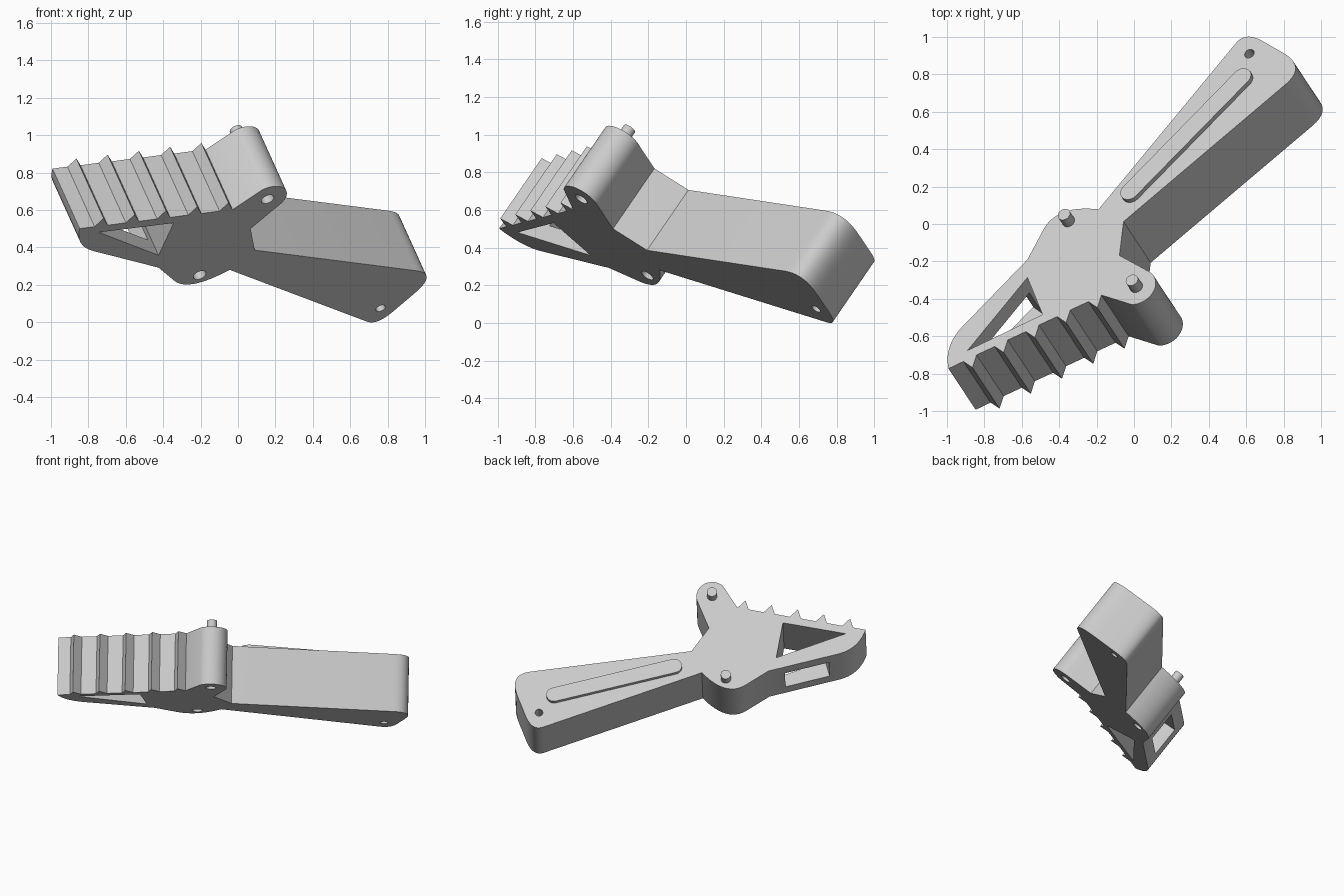
import bpy, bmesh, math
from mathutils import Vector, Matrix

if "Cube" in bpy.data.objects:
    bpy.data.objects.remove(bpy.data.objects["Cube"])

# Tilted frame of the plate: N is the plate normal, LEVEL the height of its upper face
N = Vector((-0.35, 0.53, 0.772)).normalized()
U = (Vector((1, 0, 0)) - N * N.x).normalized()
V = N.cross(U)
TILT = Matrix((U, V, N)).transposed().to_4x4()
LEVEL, THICK = 0.572, 0.415

grey = bpy.data.materials.new("light grey")
grey.use_nodes = True
GREY = (0.6, 0.6, 0.6, 1)
grey.diffuse_color = GREY
grey.node_tree.nodes["Principled BSDF"].inputs["Base Color"].default_value = GREY


def local(x, y):
    """Plan position on the upper face -> coordinates in the plate."""
    p = Vector((x, y, (LEVEL - N.x * x - N.y * y) / N.z))
    return Vector((p.dot(U), p.dot(V)))


def bezier(a, c, b, steps=10):
    a, c, b = local(*a), local(*c), local(*b)
    ts = [i / steps for i in range(steps + 1)]
    return [a * (1 - t) ** 2 + c * 2 * t * (1 - t) + b * t * t for t in ts]


def arc(centre, r, start, sweep, steps=32):
    angles = [start + sweep * i / steps for i in range(steps + 1)]
    return [centre + Vector((math.cos(a), math.sin(a))) * r for a in angles]


def prism(name, points, low, high):
    """Extrude an outline along the plate normal; heights relative to the upper face."""
    bm = bmesh.new()
    face = bm.faces.new([bm.verts.new((p.x, p.y, LEVEL + low)) for p in points])
    new = bmesh.ops.extrude_face_region(bm, geom=[face])["geom"]
    bmesh.ops.translate(bm, vec=(0, 0, high - low),
                        verts=[g for g in new if isinstance(g, bmesh.types.BMVert)])
    bmesh.ops.recalc_face_normals(bm, faces=bm.faces)
    bm.transform(TILT)
    mesh = bpy.data.meshes.new(name)
    bm.to_mesh(mesh)
    bm.free()
    mesh.materials.append(grey)
    ob = bpy.data.objects.new(name, mesh)
    bpy.context.collection.objects.link(ob)
    return ob


def disc(name, centre, r, low, high):
    return prism(name, arc(centre, r, 0, math.tau)[:-1], low, high)


def activate(ob):
    bpy.ops.object.select_all(action="DESELECT")
    ob.select_set(True)
    bpy.context.view_layer.objects.active = ob


def smooth(ob):
    activate(ob)
    bpy.ops.object.shade_smooth_by_angle(angle=math.radians(25))


# Outline: arm with its rounded end
outline = bezier((0.543, 0.965), (0.594, 1.029), (0.682, 0.981))
outline += bezier((0.794, 0.917), (0.925, 0.844), (0.81, 0.746))
outline += [local(-0.056, 0.013), local(-0.078, -0.168)]

# Outline: round front lobe
lobe = local(0.013, -0.337)
a, b = local(0.0775, -0.249) - lobe, local(-0.013, -0.43) - lobe
start, end = math.atan2(a.y, a.x), math.atan2(b.y, b.x)
outline += arc(lobe, 0.11, start, -((start - end) % math.tau), 20)

# Outline: row of teeth
for i in reversed(range(5)):
    for x, y in ((-0.842, -0.70), (-0.864, -0.767), (-0.912, -0.735)):
        outline.append(local(x + 0.167 * i, y + 0.08 * i))

# Outline: rounded jaw end, back wall and back hump
outline += bezier((-0.992, -0.773), (-1.016, -0.655), (-0.922, -0.553))
outline.append(local(-0.57, -0.19))
outline += bezier((-0.484, -0.029), (-0.409, 0.104), (-0.19, 0.078), 16)
body = prism("lever_body", outline, -THICK, 0)

# Openings: triangle, side window, arm hole and two sockets under the pins
hump = local(-0.35, 0.014)
pins = {"front_pin": lobe, "back_pin": hump}
triangle = [local(-0.89, -0.676), local(-0.57, -0.286), local(-0.489, -0.484)]
window = [local(-0.69, -0.245), local(-0.559, -0.341),
          local(-0.778, -0.566), local(-0.909, -0.47)]
cutters = [prism("triangle_cutter", triangle, -THICK - 0.1, 0.1),
           prism("window_cutter", window, -0.32, -0.1),
           disc("arm_hole_cutter", local(0.617, 0.911), 0.027, -THICK - 0.1, 0.1)]
for name, centre in pins.items():
    cutters.append(disc(name + "_socket_cutter", centre, 0.036, -THICK - 0.1, -THICK + 0.08))
for cutter in cutters:
    cutter.hide_render = True
    mod = body.modifiers.new(cutter.name, "BOOLEAN")
    mod.operation, mod.object, mod.solver = "DIFFERENCE", cutter, "EXACT"
    activate(body)
    bpy.ops.object.modifier_apply(modifier=mod.name)
    bpy.data.objects.remove(cutter)
smooth(body)

# Pins standing on the upper face
for name, centre in pins.items():
    smooth(disc(name, centre, 0.035, -0.02, 0.07))

# Raised rib along the arm
p, q = local(-0.013, 0.16), local(0.586, 0.772)
along = math.atan2(q.y - p.y, q.x - p.x)
rib = arc(q, 0.053, along - math.pi / 2, math.pi, 16)
rib += arc(p, 0.053, along + math.pi / 2, math.pi, 16)
smooth(prism("arm_rib", rib, -0.02, 0.03))
